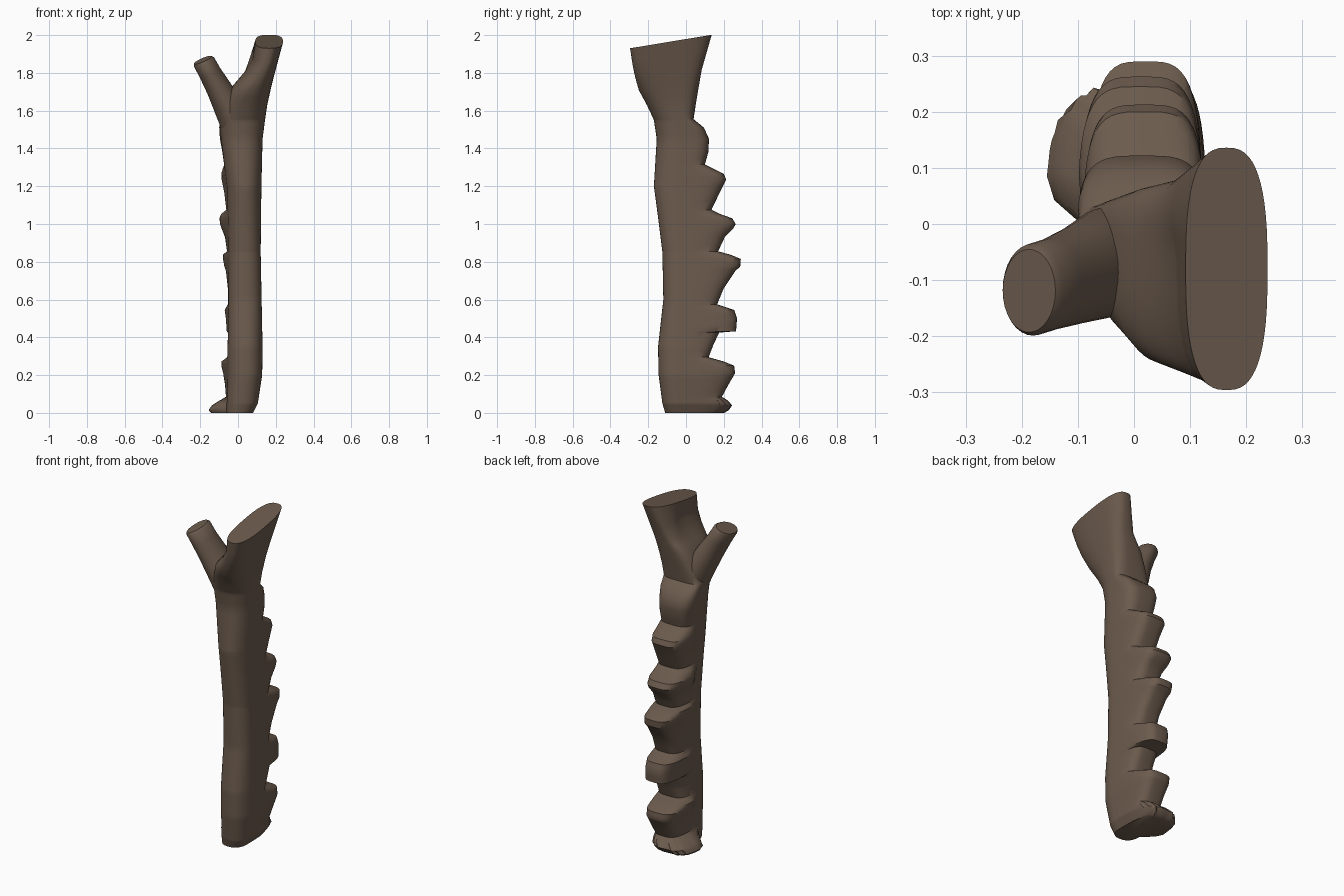
import bpy, bmesh, math

if "Cube" in bpy.data.objects:
    bpy.data.objects.remove(bpy.data.objects["Cube"])

bark = bpy.data.materials.new("dark_brown")
bark.diffuse_color = (0.15, 0.105, 0.075, 1)
bark.use_nodes = True
bark.node_tree.nodes["Principled BSDF"].inputs["Base Color"].default_value = bark.diffuse_color


def interp(table, z):
    """Linear lookup of a row in a table keyed by its first column."""
    if z <= table[0][0]:
        return table[0][1:]
    for a, b in zip(table, table[1:]):
        if z <= b[0]:
            t = (z - a[0]) / (b[0] - a[0])
            return [p + (q - p) * t for p, q in zip(a[1:], b[1:])]
    return table[-1][1:]


def spow(v, e):
    return math.copysign(abs(v) ** e, v)


def loft(name, rings):
    """Skin closed rings and cap both ends."""
    bm = bmesh.new()
    rows = [[bm.verts.new(p) for p in r] for r in rings]
    n = len(rows[0])
    for a, b in zip(rows, rows[1:]):
        for i in range(n):
            j = (i + 1) % n
            bm.faces.new((a[i], a[j], b[j], b[i]))
    bm.faces.new(rows[0][::-1])
    bm.faces.new(rows[-1])
    bmesh.ops.recalc_face_normals(bm, faces=bm.faces)
    me = bpy.data.meshes.new(name)
    bm.to_mesh(me)
    bm.free()
    me.materials.append(bark)
    ob = bpy.data.objects.new(name, me)
    bpy.context.collection.objects.link(ob)
    bpy.ops.object.select_all(action='DESELECT')
    ob.select_set(True)
    bpy.context.view_layer.objects.active = ob
    bpy.ops.object.shade_smooth_by_angle(angle=math.radians(38))
    return ob


# trunk: z, left x, right x, front y
TRUNK = [(0, -.06, .08, -.11), (.05, -.06, .105, -.125), (.2, -.055, .128, -.145),
         (.35, -.055, .13, -.148), (.6, -.05, .125, -.12), (.85, -.05, .12, -.125),
         (1.05, -.055, .122, -.15), (1.2, -.06, .124, -.17), (1.45, -.09, .13, -.155),
         (1.55, -.10, .143, -.17), (1.63, -.075, .155, -.205), (1.72, -.035, .175, -.25),
         (1.8, .035, .195, -.27), (1.87, .075, .213, -.283), (1.966, .092, .238, -.296)]
# stepped back: z, back y, left bulge of the step
BACK = [(0, .20, -.145), (.015, .225, -.157), (.04, .242, -.14), (.065, .22, -.10),
        (.085, .19, -.065), (.15, .225, -.07), (.21, .26, -.08), (.25, .255, -.09),
        (.272, .20, -.09), (.295, .12, -.06), (.36, .145, -.05), (.425, .175, -.055),
        (.432, .265, -.06), (.5, .27, -.065), (.545, .255, -.072), (.575, .165, -.055),
        (.66, .20, -.055), (.75, .26, -.065), (.775, .287, -.073), (.815, .29, -.08),
        (.838, .235, -.08), (.855, .17, -.06), (.93, .205, -.07), (.975, .25, -.088),
        (1.0, .263, -.096), (1.03, .245, -.10), (1.055, .175, -.09), (1.075, .135, -.065),
        (1.17, .18, -.075), (1.235, .213, -.088), (1.265, .20, -.09), (1.29, .15, -.085),
        (1.315, .10, -.075), (1.38, .118, -.085), (1.45, .122, -.10), (1.51, .095, -.105),
        (1.555, .04, -.10), (1.63, .052, -.075), (1.72, .068, -.035), (1.8, .083, .035),
        (1.966, .136, .092)]

N = 56
zs = sorted({round(r[0], 3) for r in TRUNK + BACK}
            | {round((a[0] + b[0]) / 2, 3) for a, b in zip(BACK, BACK[1:])})
rings = []
for z in zs:
    xl, xr, yf = interp(TRUNK, z)
    yb, bl = interp(BACK, z)
    top = min(1, max(0, (z - 1.55) / .416))
    cy = -.03 - .05 * top
    ring = []
    for i in range(N):
        a = 2 * math.pi * i / N
        c, s = math.cos(a), math.sin(a)
        back = s > 0
        e = 2 / ((3.6 if back else 2.3) * (1 - top) + 2.7 * top)
        cx, hx = (xl + xr) / 2, (xr - xl) / 2
        x = cx + hx * spow(c, e)
        y = cy + (yb - cy if back else cy - yf) * spow(s, e)
        # steps swell to the left towards the back, and narrow on the right
        if back:
            k = min(1, max(0, (y - cy) / .1))
            k = k * k * (3 - 2 * k)
            w = (xr - x) / (xr - xl)
            x += (bl - xl) * w * k
            if z < .08:      # crinkled root flange
                y += .005 * math.sin(a * 22)
        ring.append((x, y, z + .165 * top * (y + .08)))
    rings.append(ring)
loft("notched_trunk", rings)

# left fork: centre, half width, half depth
FORK = [((.01, -.055, 1.44), .085, .085), ((-.01, -.058, 1.54), .088, .098),
        ((-.055, -.07, 1.63), .075, .098), ((-.102, -.09, 1.72), .062, .088),
        ((-.148, -.107, 1.80), .055, .082), ((-.18, -.117, 1.858), .054, .082),
        ((-.187, -.119, 1.868), .047, .074)]
rings = []
for k, ((cx, cy, cz), hx, hy) in enumerate(FORK):
    tilt = min(1, k / 3)
    ring = []
    for i in range(32):
        a = 2 * math.pi * i / 32
        dx, dy = hx * math.cos(a), hy * math.sin(a)
        ring.append((cx + dx, cy + dy, cz + tilt * (.42 * dx + .15 * dy)))
    rings.append(ring)
loft("left_fork", rings)
